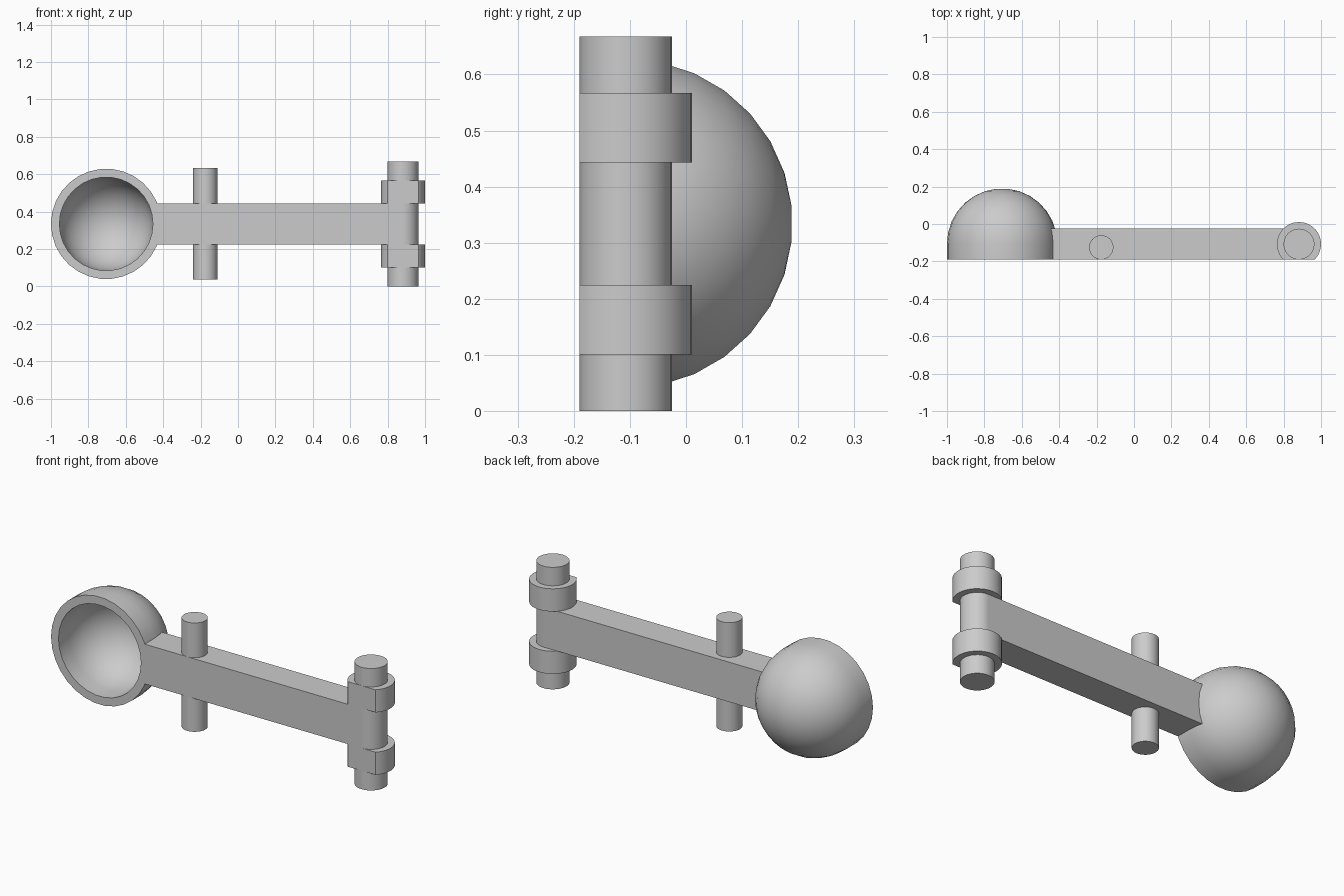
import bpy, bmesh, math
from mathutils import Matrix, Vector

cube = bpy.data.objects.get("Cube")
if cube:
    bpy.data.objects.remove(cube, do_unlink=True)

GREY = (0.6, 0.6, 0.6, 1.0)
mat = bpy.data.materials.new("plain grey")
mat.use_nodes = True
mat.diffuse_color = GREY
mat.node_tree.nodes["Principled BSDF"].inputs["Base Color"].default_value = GREY

SIDES = 30
FRONT, ARM_BACK = -0.19, -0.025      # shared flat front and back of the arm
ARM_LOW, ARM_HIGH = 0.225, 0.443
MID_Z = 0.334
PIN_X, PIN_Y = 0.882, -0.1075


def finish(name, bm):
    bmesh.ops.recalc_face_normals(bm, faces=bm.faces)
    mesh = bpy.data.meshes.new(name)
    bm.to_mesh(mesh)
    bm.free()
    mesh.materials.append(mat)
    obj = bpy.data.objects.new(name, mesh)
    bpy.context.collection.objects.link(obj)
    bpy.ops.object.select_all(action='DESELECT')
    obj.select_set(True)
    bpy.context.view_layer.objects.active = obj
    bpy.ops.object.shade_smooth_by_angle(angle=math.radians(30))
    return obj


def rod(name, x, y, radius, low, high, flat_front=False):
    """Upright cylinder, optionally trimmed flush with the arm's front."""
    bm = bmesh.new()
    bmesh.ops.create_cone(bm, cap_ends=True, segments=SIDES, radius1=radius,
                          radius2=radius, depth=high - low,
                          matrix=Matrix.Translation((x, y, (low + high) / 2)))
    if flat_front:
        cut = bmesh.ops.bisect_plane(bm, geom=bm.verts[:] + bm.edges[:] + bm.faces[:],
                                     plane_co=(0, FRONT, 0), plane_no=(0, -1, 0),
                                     clear_outer=True)
        edges = [e for e in cut["geom_cut"] if isinstance(e, bmesh.types.BMEdge)]
        bmesh.ops.holes_fill(bm, edges=[e for e in bm.edges if e.is_boundary] or edges)
    return finish(name, bm)


# Hollow bowl opening forward: one closed profile spun about its depth axis
BOWL = Vector((-0.705, -0.105, MID_Z))


def dome(radius):
    arc = [math.radians(a) for a in range(6, 90, 12)]
    return [(0, radius * math.cos(arc[0]))] + [
        (radius * math.sin(a), radius * math.cos(a)) for a in arc] + [
        (radius, 0), (radius, FRONT - BOWL.y)]


bm = bmesh.new()
profile = dome(0.25) + dome(0.295)[::-1]
verts = [bm.verts.new(BOWL + Vector((r, y, 0))) for r, y in profile]
edges = [bm.edges.new(pair) for pair in zip(verts, verts[1:])]
bmesh.ops.spin(bm, geom=verts + edges, cent=BOWL, axis=(0, 1, 0),
               angle=math.tau, steps=SIDES, use_duplicate=False)
bmesh.ops.remove_doubles(bm, verts=bm.verts, dist=0.0005)
finish("bowl", bm)

# Straight arm, from inside the bowl wall to the hinge pin
bm = bmesh.new()
low = Vector((-0.448, FRONT, ARM_LOW))
high = Vector((PIN_X, ARM_BACK, ARM_HIGH))
bmesh.ops.create_cube(bm, size=1, matrix=Matrix.Translation((low + high) / 2)
                      @ Matrix.Diagonal((*(high - low), 1)))
finish("arm", bm)

# Cross peg, hinge pin and its two collars
rod("cross_peg", -0.175, FRONT + 0.065, 0.065, 0.037, 0.633)
rod("hinge_pin", PIN_X, PIN_Y, 0.0825, 0, 0.668)
rod("lower_collar", PIN_X, PIN_Y, 0.118, 0.101, ARM_LOW, True)
rod("upper_collar", PIN_X, PIN_Y, 0.118, ARM_HIGH, 0.567, True)
